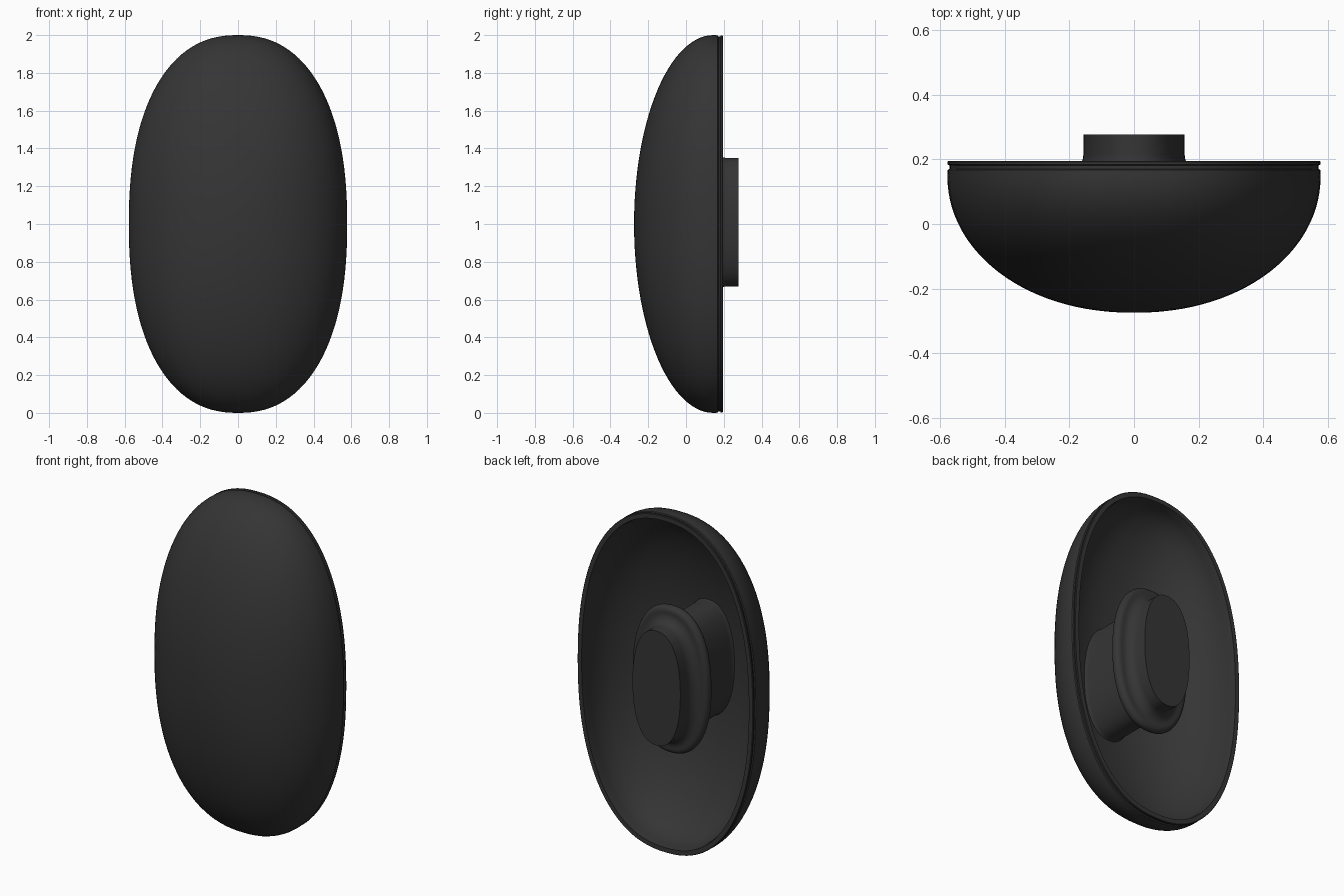
import bpy, bmesh, math

if "Cube" in bpy.data.objects:
    bpy.data.objects.remove(bpy.data.objects["Cube"])

N = 128
mat = bpy.data.materials.new("charcoal")
mat.diffuse_color = (0.035, 0.035, 0.035, 1)
mat.use_nodes = True
mat.node_tree.nodes["Principled BSDF"].inputs["Base Color"].default_value = mat.diffuse_color


def loft(name, rings, power, zc):
    """Skin superellipse rings (half width, half height, y), capped at both ends."""
    bm = bmesh.new()
    loops = []
    for rx, rz, y in rings:
        loop = []
        for i in range(N):
            a = 2 * math.pi * i / N
            c, s = math.cos(a), math.sin(a)
            e = 2 / power
            loop.append(bm.verts.new((rx * math.copysign(abs(c) ** e, c), y,
                                      zc + rz * math.copysign(abs(s) ** e, s))))
        loops.append(loop)
    for a, b in zip(loops, loops[1:]):
        for i in range(N):
            j = (i + 1) % N
            bm.faces.new((a[i], a[j], b[j], b[i]))
    bm.faces.new(loops[0])
    bm.faces.new(loops[-1])
    bmesh.ops.recalc_face_normals(bm, faces=bm.faces)
    mesh = bpy.data.meshes.new(name)
    bm.to_mesh(mesh)
    bm.free()
    ob = bpy.data.objects.new(name, mesh)
    bpy.context.collection.objects.link(ob)
    mesh.materials.append(mat)
    bpy.context.view_layer.objects.active = ob
    ob.select_set(True)
    bpy.ops.object.shade_smooth_by_angle(angle=math.radians(35))
    ob.select_set(False)
    return ob


def dome(rx, rz, y_rim, depth, steps=28):
    out = []
    for k in range(steps + 1):
        t = math.radians(1 + 89 * k / steps)
        s = math.sin(t)
        out.append((rx * s ** 0.95, rz * s, y_rim - depth * math.cos(t)))
    return out


# Hollow shell: outer dome, grooved rim, inner dish
outer = dome(0.578, 1.0, 0.145, 0.42)
rim = [(0.577, 0.999, 0.168), (0.571, 0.993, 0.171), (0.571, 0.993, 0.181),
       (0.578, 0.999, 0.184), (0.578, 0.999, 0.192), (0.575, 0.996, 0.195),
       (0.55, 0.97, 0.195)]
inner = dome(0.545, 0.965, 0.165, 0.40)[::-1]
loft("shell", outer + rim + inner, 2.3, 1.0)

# Post: flared foot, stem, rounded flange, concave fillet, neck
hx, hz = 0.157, 0.34
post = []
for k in range(9):
    t = math.pi / 2 * k / 8
    g = 0.05 * (1 - math.sin(t))
    post.append((hx + g, hz + g, -0.19 - 0.05 * math.cos(t)))
post.append((hx, hz, 0.10))
for k in range(13):
    t = -math.pi / 2 + math.pi * k / 12
    g = 0.065 + 0.03 * math.cos(t)
    post.append((hx + g, hz + g, 0.13 + 0.03 * math.sin(t)))
for k in range(9):
    t = math.pi / 2 * k / 8
    g = 0.055 * (1 - math.sin(t))
    post.append((hx + g, hz + g, 0.215 - 0.055 * math.cos(t)))
post.append((hx, hz, 0.278))
loft("post", post, 2.3, 1.01)
